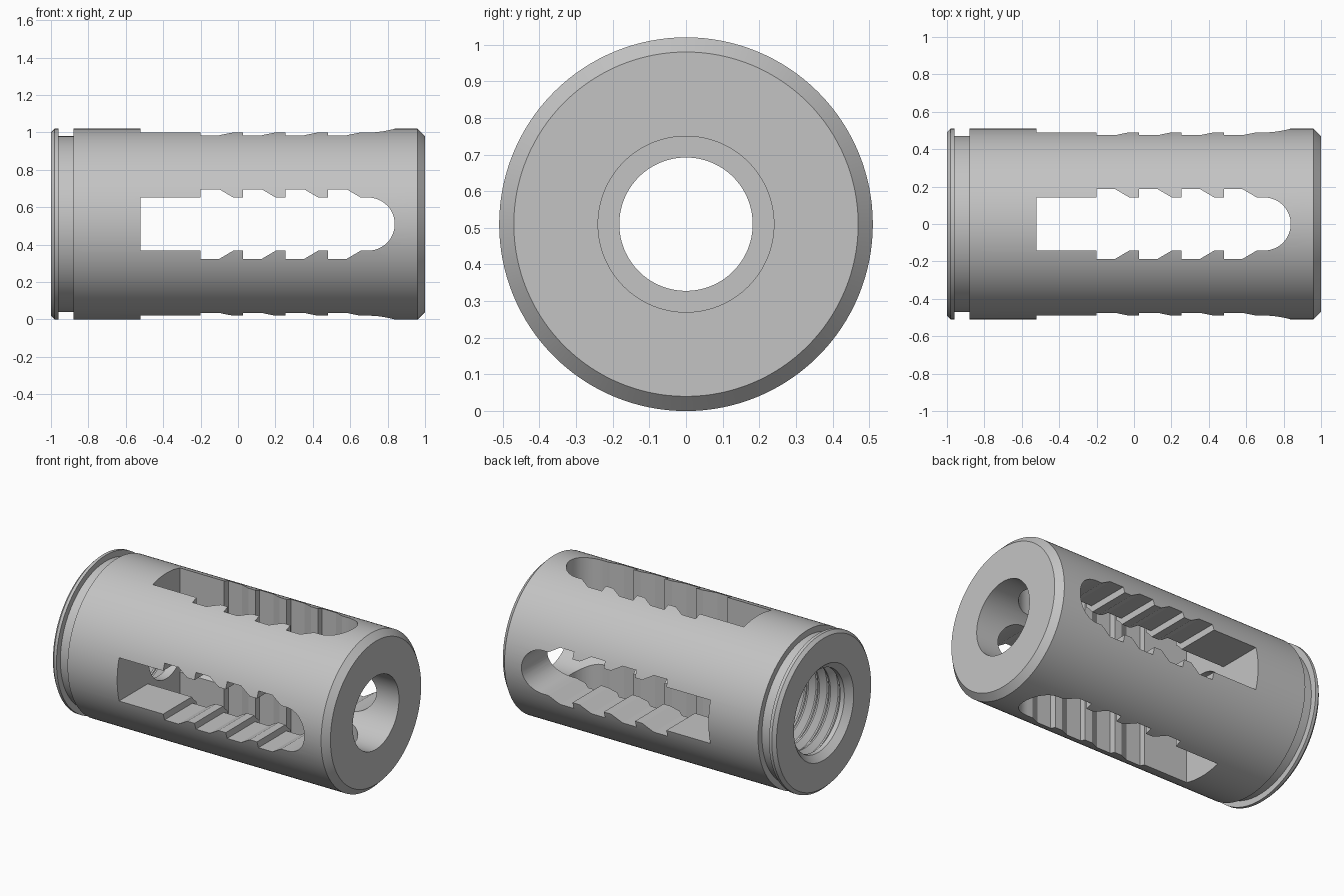
import bpy, bmesh, math
from mathutils import Matrix

if "Cube" in bpy.data.objects:
    bpy.data.objects.remove(bpy.data.objects["Cube"])

RADIUS = 0.51
SEGMENTS = 128

steel = bpy.data.materials.new("satin grey")
steel.diffuse_color = (0.55, 0.55, 0.55, 1)
steel.use_nodes = True
steel.node_tree.nodes["Principled BSDF"].inputs["Base Color"].default_value = steel.diffuse_color


def new_object(name, bm):
    bmesh.ops.recalc_face_normals(bm, faces=bm.faces)
    mesh = bpy.data.meshes.new(name)
    bm.to_mesh(mesh)
    bm.free()
    ob = bpy.data.objects.new(name, mesh)
    bpy.context.collection.objects.link(ob)
    mesh.materials.append(steel)
    return ob


def lathe(name, profile):
    """Spin a closed (x, radius) profile around the long axis."""
    bm = bmesh.new()
    rings = []
    for i in range(SEGMENTS):
        a = 2 * math.pi * i / SEGMENTS
        rings.append([bm.verts.new((x, r * math.cos(a), RADIUS + r * math.sin(a)))
                      for x, r in profile])
    n = len(profile)
    for i in range(SEGMENTS):
        p, q = rings[i], rings[(i + 1) % SEGMENTS]
        for j in range(n):
            k = (j + 1) % n
            bm.faces.new((p[j], p[k], q[k], q[j]))
    return new_object(name, bm)


def slot_cutter(name, angle):
    """Prism through the whole body with the sawtooth slot outline."""
    narrow, wide = 0.142, 0.186
    half = [(-0.52, narrow)]
    for i in range(4):
        x = -0.20 + 0.227 * i
        half += [(x, narrow), (x, wide), (x + 0.10, wide), (x + 0.175, narrow)]
    # rounded end
    for i in range(13):
        a = math.pi / 2 * (1 - i / 12)
        half.append((0.696 + narrow * math.cos(a), narrow * math.sin(a)))
    half[-1] = (0.696 + narrow, 0)
    outline = half + [(x, -z) for x, z in reversed(half[:-1])]
    bm = bmesh.new()
    face = bm.faces.new([bm.verts.new((x, -0.8, z)) for x, z in outline])
    ext = bmesh.ops.extrude_face_region(bm, geom=[face])
    bmesh.ops.translate(bm, vec=(0, 1.6, 0),
                        verts=[v for v in ext["geom"] if isinstance(v, bmesh.types.BMVert)])
    bmesh.ops.transform(bm, verts=bm.verts,
                        matrix=Matrix.Translation((0, 0, RADIUS)) @ Matrix.Rotation(angle, 4, 'X'))
    ob = new_object(name, bm)
    ob.hide_render = True
    return ob


# Outer shell: chamfered rear flange, ring groove, plain barrel, chamfered front
outer = [(-1, 0.49), (-0.98, RADIUS), (-0.96, RADIUS), (-0.96, 0.47), (-0.88, 0.47),
         (-0.88, RADIUS), (0.96, RADIUS), (1, 0.47)]
# Wide front bore, shoulder and narrow through hole
bore = [(1, 0.24), (-0.52, 0.24), (-0.52, 0.182), (-0.58, 0.182)]
# Threaded rear socket with a lead-in chamfer
thread = [(-0.58, 0.27)]
for i in range(4):
    x = -0.62 - 0.08 * i
    thread += [(x, 0.27), (x - 0.03, 0.305), (x - 0.04, 0.305), (x - 0.07, 0.27)]
thread += [(-0.96, 0.27), (-1, 0.31)]
body = lathe("slotted_sleeve", outer + bore + thread)

# Crossing side and vertical slots
for name, angle in (("side_slot_cutter", 0), ("vertical_slot_cutter", math.pi / 2)):
    cutter = slot_cutter(name, angle)
    mod = body.modifiers.new(name, 'BOOLEAN')
    mod.operation = 'DIFFERENCE'
    mod.solver = 'EXACT'
    mod.object = cutter
    bpy.ops.object.select_all(action='DESELECT')
    bpy.context.view_layer.objects.active = body
    body.select_set(True)
    bpy.ops.object.modifier_apply(modifier=mod.name)
    bpy.data.objects.remove(cutter)

bpy.ops.object.shade_smooth_by_angle(angle=math.radians(20))
